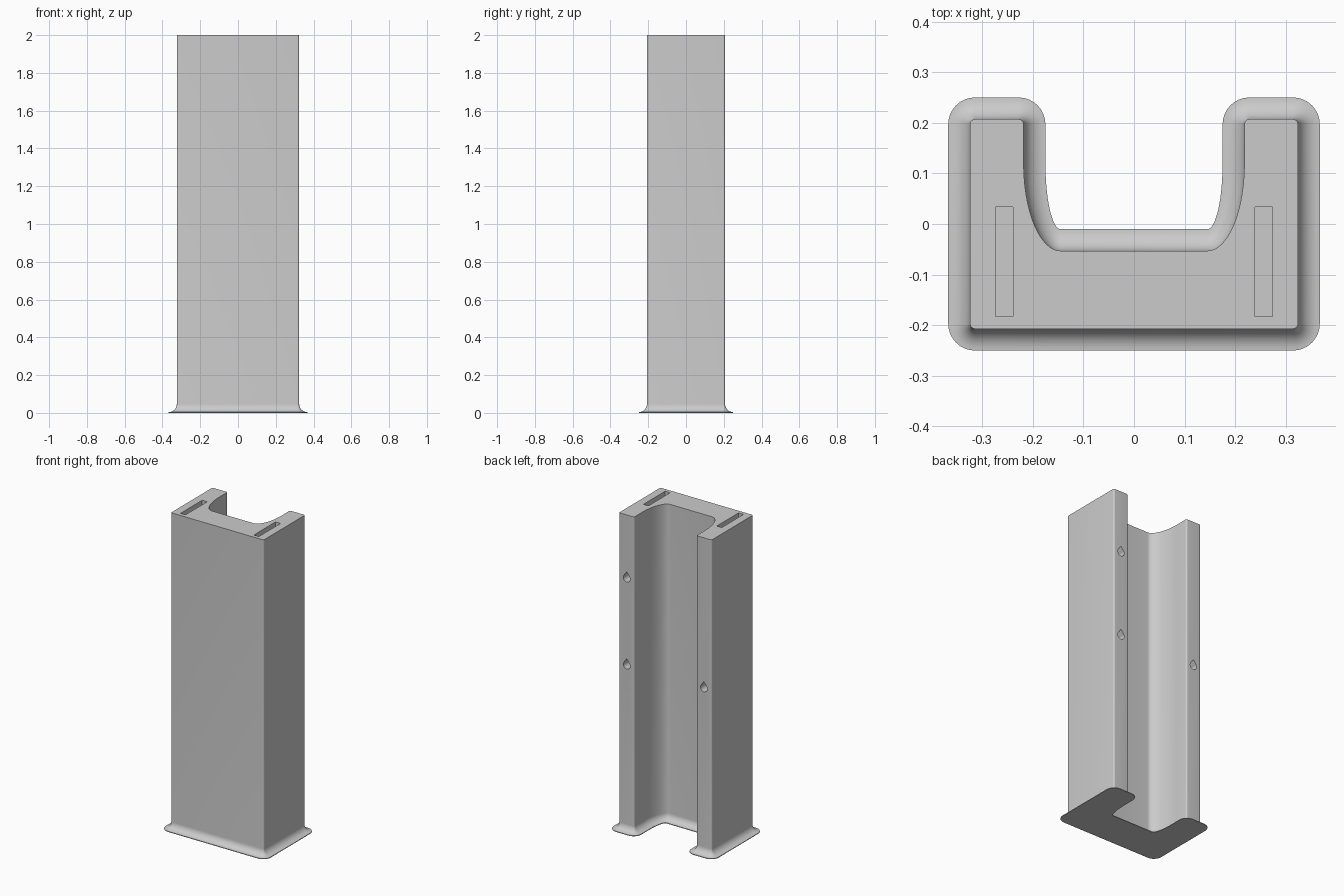
import bpy, bmesh, math
from math import sin, cos, pi

cube = bpy.data.objects.get("Cube")
if cube:
    bpy.data.objects.remove(cube, do_unlink=True)

# Material
grey = bpy.data.materials.new("light grey")
grey.use_nodes = True
colour = (0.6, 0.6, 0.6, 1)
grey.diffuse_color = colour
grey.node_tree.nodes["Principled BSDF"].inputs["Base Color"].default_value = colour

# Dimensions
HALF_W, HALF_D, HEIGHT = 0.324, 0.207, 2.0
LEG_IN, FLARE, LIP = 0.218, 0.043, 0.004


def arc(cx, cy, rx, ry, a0, a1, n):
    return [(cx + rx * cos(a0 + (a1 - a0) * i / n),
             cy + ry * sin(a0 + (a1 - a0) * i / n)) for i in range(n + 1)]


def outline(d):
    """U-shaped plan, grown outwards by d."""
    w, y, inner, r = HALF_W + d, HALF_D + d, LEG_IN - d, 0.01 + d
    half = arc(w - r, -y + r, r, r, -pi / 2, 0, 8)
    half += arc(w - r, y - r, r, r, 0, pi / 2, 8)
    half += arc(inner + r, y - r, r, r, pi / 2, pi, 8)
    half += arc(0.145, 0.12, inner - 0.145, 0.173 - d, 0, -pi / 2, 20)
    return half + [(-px, py) for px, py in reversed(half)]


def loft(name, rings):
    """Join equal-length rings of points and cap both ends."""
    bm = bmesh.new()
    loops = [[bm.verts.new(p) for p in ring] for ring in rings]
    n = len(loops[0])
    for a, b in zip(loops, loops[1:]):
        for i in range(n):
            j = (i + 1) % n
            bm.faces.new((a[i], a[j], b[j], b[i]))
    bm.faces.new(loops[0][::-1])
    bm.faces.new(loops[-1])
    bmesh.ops.recalc_face_normals(bm, faces=bm.faces)
    mesh = bpy.data.meshes.new(name)
    bm.to_mesh(mesh)
    bm.free()
    mesh.materials.append(grey)
    obj = bpy.data.objects.new(name, mesh)
    bpy.context.collection.objects.link(obj)
    return obj


# Column with a concave flare at the foot
levels = [(FLARE, 0.0)]
for i in range(11):
    t = i / 10 * pi / 2
    levels.append((FLARE * (1 - sin(t)), LIP + FLARE * (1 - cos(t))))
levels.append((0, HEIGHT))
column = loft("channel_column",
              [[(x, y, z) for x, y in outline(d)] for d, z in levels])


# Cutters: top slots and teardrop holes in the leg ends
def slot(side):
    rect = [(side * x, y) for x, y in
            ((0.239, -0.183), (0.274, -0.183), (0.274, 0.034), (0.239, 0.034))]
    return loft("slot_cutter", [[(x, y, z) for x, y in rect]
                                for z in (HEIGHT - 0.3, HEIGHT + 0.1)])


def teardrop(x, z, r=0.024):
    shape = arc(x, z, r, r, 0.75 * pi, 2.25 * pi, 24) + [(x, z + r * 1.7)]
    return loft("hole_cutter", [[(px, y, pz) for px, pz in shape]
                                for y in (HALF_D - 0.12, HALF_D + 0.1)])


cutters = [slot(1), slot(-1)]
cutters += [teardrop(x, z) for x, z in ((0.27, 1.6), (0.27, 1.05), (-0.27, 1.05))]

bpy.ops.object.select_all(action='DESELECT')
bpy.context.view_layer.objects.active = column
column.select_set(True)
for cutter in cutters:
    mod = column.modifiers.new("cut", 'BOOLEAN')
    mod.operation, mod.solver, mod.object = 'DIFFERENCE', 'EXACT', cutter
    bpy.ops.object.modifier_apply(modifier=mod.name)
    bpy.data.objects.remove(cutter, do_unlink=True)

bpy.ops.object.shade_smooth_by_angle(angle=math.radians(30))
